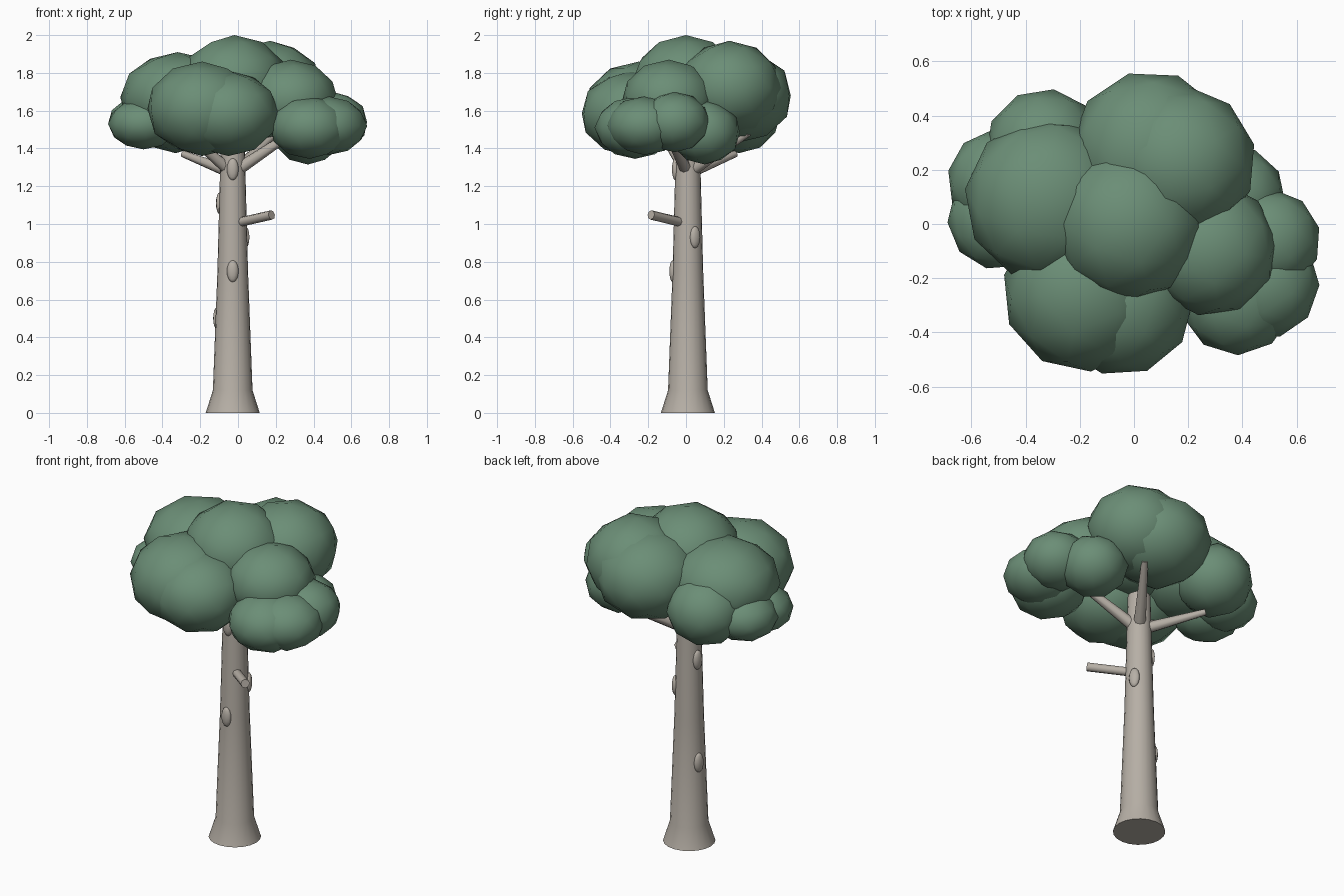
import bpy, bmesh, math
from mathutils import Vector, Matrix

if "Cube" in bpy.data.objects:
    bpy.data.objects.remove(bpy.data.objects["Cube"])


def material(name, rgb):
    m = bpy.data.materials.new(name)
    m.diffuse_color = (*rgb, 1)
    m.use_nodes = True
    m.node_tree.nodes["Principled BSDF"].inputs["Base Color"].default_value = m.diffuse_color
    return m


BARK = material("bark grey", (0.47, 0.43, 0.38))
LEAF = material("leaf green", (0.147, 0.27, 0.182))


def finish(bm, name, mat, angle=40):
    me = bpy.data.meshes.new(name)
    bm.to_mesh(me)
    bm.free()
    me.materials.append(mat)
    ob = bpy.data.objects.new(name, me)
    bpy.context.collection.objects.link(ob)
    bpy.ops.object.select_all(action='DESELECT')
    ob.select_set(True)
    bpy.context.view_layer.objects.active = ob
    bpy.ops.object.shade_smooth_by_angle(angle=math.radians(angle))
    return ob


def limb(name, a, b, r1, r2, sides=8):
    """Tapered cylinder from a to b."""
    a, b = Vector(a), Vector(b)
    d = b - a
    mat = Matrix.Translation((a + b) / 2) @ d.to_track_quat('Z', 'Y').to_matrix().to_4x4()
    bm = bmesh.new()
    bmesh.ops.create_cone(bm, cap_ends=True, segments=sides, radius1=r1, radius2=r2,
                          depth=d.length, matrix=mat)
    return finish(bm, name, BARK, 50)


# Trunk: flared foot, then a long taper
CX, CY = -0.028, 0.01
PROFILE = [(0.0, 0.143), (0.12, 0.105), (0.75, 0.081), (1.48, 0.062)]
bm = bmesh.new()
N = 20
rings = [[bm.verts.new((CX + r * math.cos(2 * math.pi * i / N),
                        CY + r * math.sin(2 * math.pi * i / N), z)) for i in range(N)]
         for z, r in PROFILE]
for lo, hi in zip(rings, rings[1:]):
    for i in range(N):
        j = (i + 1) % N
        bm.faces.new((lo[i], lo[j], hi[j], hi[i]))
bm.faces.new(rings[0][::-1])
bm.faces.new(rings[-1])
finish(bm, "trunk", BARK)

# Knots: flattened bumps on the bark (angle, height, trunk radius there)
for k, (deg, z, r) in enumerate([(270, 0.75, 0.081), (270, 1.29, 0.067), (30, 0.93, 0.077),
                                 (165, 1.11, 0.072), (161, 0.50, 0.089)]):
    a = math.radians(deg)
    bm = bmesh.new()
    bmesh.ops.create_uvsphere(bm, u_segments=10, v_segments=8, radius=1, matrix=(
        Matrix.Translation((CX + r * math.cos(a), CY + r * math.sin(a), z))
        @ Matrix.Rotation(a, 4, 'Z') @ Matrix.Diagonal((0.018, 0.031, 0.058, 1))))
    finish(bm, f"knot_{k + 1}", BARK, 60)

# Broken stub and the branches that hold the crown
limb("stub", (-0.01, -0.01, 1.005), (0.178, -0.185, 1.048), 0.025, 0.025)
for k, tip in enumerate([(-0.29, 0.26, 1.37), (0.2, 0.33, 1.48),
                         (0.36, -0.12, 1.53), (-0.3, -0.14, 1.50)]):
    limb(f"branch_{k + 1}", (CX, CY, 1.27), tip, 0.035, 0.018)

# Crown: overlapping squashed balls (x, y, z, width radius, height radius)
CROWN = [
    (-0.02, 0.00, 1.75, 0.28, 0.25),
    (0.06, 0.27, 1.68, 0.29, 0.25), (0.17, 0.23, 1.72, 0.275, 0.25),
    (-0.32, 0.09, 1.67, 0.30, 0.24),
    (0.28, -0.09, 1.66, 0.245, 0.21),
    (-0.19, -0.25, 1.61, 0.29, 0.25), (-0.05, -0.29, 1.585, 0.265, 0.225),
    (0.38, -0.27, 1.51, 0.21, 0.165), (0.48, -0.22, 1.52, 0.20, 0.155),
    (0.50, -0.06, 1.54, 0.185, 0.16), (0.37, 0.10, 1.485, 0.185, 0.17),
    (-0.33, 0.28, 1.575, 0.215, 0.20),
    (-0.50, 0.16, 1.54, 0.185, 0.14), (-0.50, 0.02, 1.53, 0.185, 0.135),
]
for k, (x, y, z, r, h) in enumerate(CROWN):
    bm = bmesh.new()
    bmesh.ops.create_icosphere(bm, subdivisions=2, radius=1, matrix=(
        Matrix.Translation((x, y, z)) @ Matrix.Diagonal((r * 1.02, r * 1.02, h, 1))
        @ Matrix.Rotation(k * 0.9, 4, 'Z')))
    finish(bm, f"leaf_clump_{k + 1}", LEAF, 80)
